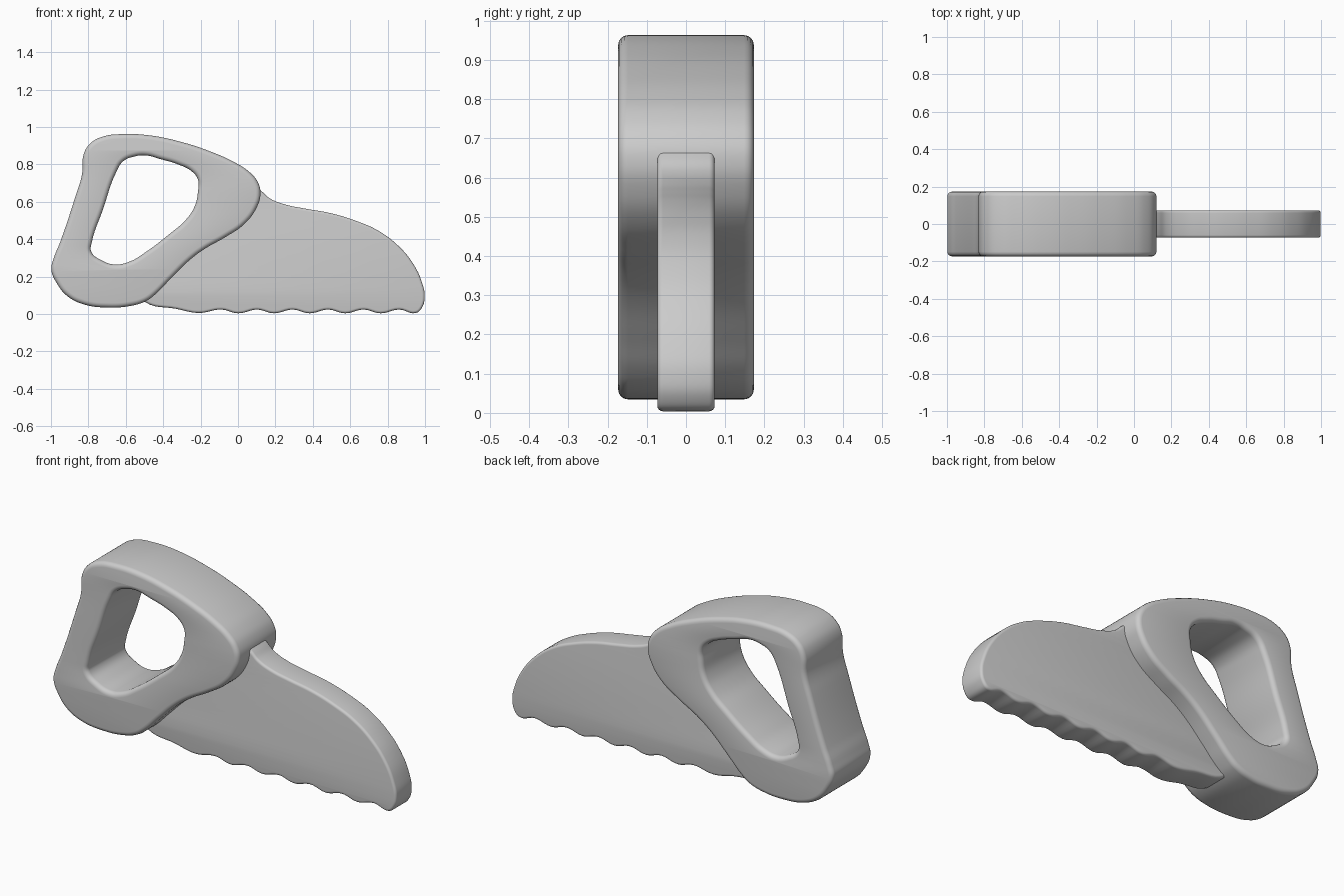
import bpy, bmesh, math

if "Cube" in bpy.data.objects:
    bpy.data.objects.remove(bpy.data.objects["Cube"])


def plate(name, outlines, half, bevel):
    """Smooth closed outlines in x/z, thickened along y with rounded rims."""
    cu = bpy.data.curves.new(name, 'CURVE')
    cu.dimensions = '2D'
    cu.fill_mode = 'BOTH'
    cu.resolution_u = 6
    for pts in outlines:
        sp = cu.splines.new('BEZIER')
        sp.bezier_points.add(len(pts) - 1)
        for bp, (x, z) in zip(sp.bezier_points, pts):
            bp.co = (x, z, 0)
            bp.handle_left_type = bp.handle_right_type = 'AUTO'
        sp.use_cyclic_u = True
    cu.extrude = half - bevel
    cu.bevel_depth = bevel
    cu.bevel_resolution = 3
    cu.offset = -bevel
    ob = bpy.data.objects.new(name, cu)
    bpy.context.collection.objects.link(ob)
    ob.rotation_euler.x = math.pi / 2
    bpy.ops.object.select_all(action='DESELECT')
    ob.select_set(True)
    bpy.context.view_layer.objects.active = ob
    bpy.ops.object.convert(target='MESH')
    ob = bpy.context.view_layer.objects.active
    bm = bmesh.new()
    bm.from_mesh(ob.data)
    bmesh.ops.remove_doubles(bm, verts=bm.verts, dist=0.0003)
    bmesh.ops.recalc_face_normals(bm, faces=bm.faces)
    bm.to_mesh(ob.data)
    bm.free()
    bpy.ops.object.shade_smooth_by_angle(angle=math.radians(35))
    return ob


# Handle: thick rounded loop with a grip opening
outer = [(-.825, .855), (-.79, .912), (-.722, .949), (-.62, .962), (-.47, .955),
         (-.31, .922), (-.15, .87), (-.016, .81), (.064, .757), (.107, .703),
         (.12, .644), (.10, .57), (.037, .484), (-.07, .41), (-.176, .35),
         (-.257, .29), (-.364, .185), (-.444, .104), (-.497, .067), (-.578, .043),
         (-.695, .035), (-.818, .05), (-.91, .094), (-.968, .163), (-.998, .238),
         (-.984, .302), (-.952, .382), (-.866, .639), (-.834, .746)]
grip = [(-.652, .757), (-.615, .816), (-.556, .842), (-.492, .848), (-.417, .829),
        (-.32, .80), (-.246, .762), (-.214, .719), (-.214, .655), (-.23, .58),
        (-.278, .505), (-.364, .43), (-.497, .329), (-.578, .281), (-.658, .265),
        (-.727, .286), (-.785, .334), (-.782, .382), (-.722, .559)]
plate("handle", [outer, grip], .173, .025)

# Blade: thinner plate with a wavy toothed lower edge, tucked into the handle
back = [(.03, .69), (.09, .682), (.128, .655), (.171, .618), (.251, .586),
        (.358, .564), (.492, .54), (.626, .50), (.749, .446), (.856, .366),
        (.936, .27), (.984, .168), (.998, .094), (.984, .035), (.952, .006)]
teeth = []
for i in range(6):
    x = .952 - .19 * i
    teeth += [(x - .09, .024), (x - .19, .004)]
teeth[-1] = (-.21, .006)
tang = [(-.33, .028), (-.497, .064), (-.54, .12), (-.38, .27), (-.2, .43), (-.02, .58)]
plate("blade", [back + teeth + tang], .073, .014)
